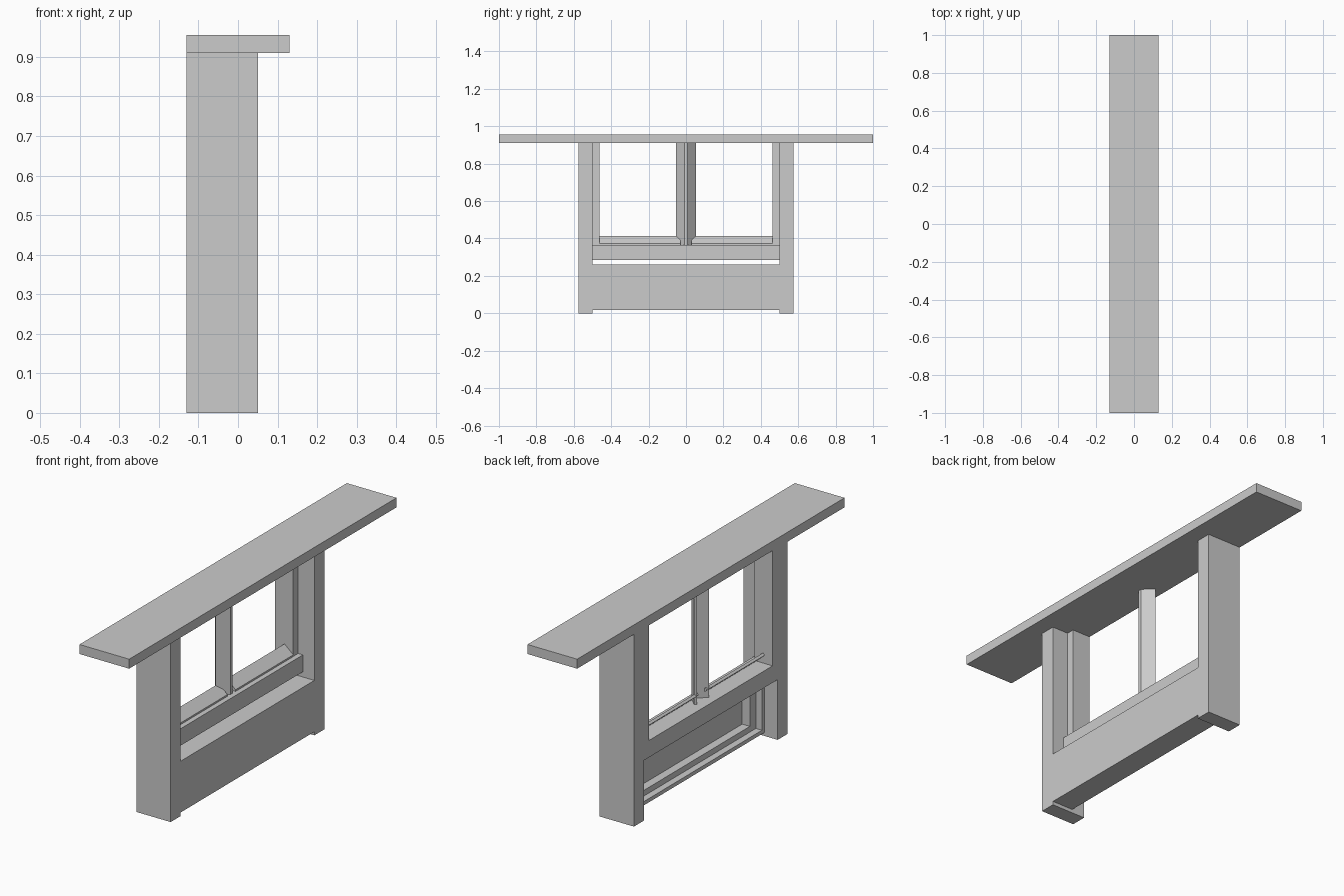
import bpy

if "Cube" in bpy.data.objects:
    bpy.data.objects.remove(bpy.data.objects["Cube"])


def prism(name, section, axis, lo, hi):
    """Extrude a closed 2D section along one axis (0=x, 1=y, 2=z)."""
    def point(a, b, t):
        p = [a, b]
        p.insert(axis, t)
        return p
    n = len(section)
    verts = [point(a, b, t) for t in (lo, hi) for a, b in section]
    faces = [tuple(range(n)), tuple(range(2 * n - 1, n - 1, -1))]
    faces += [(i, i + n, (i + 1) % n + n, (i + 1) % n) for i in range(n)]
    mesh = bpy.data.meshes.new(name)
    mesh.from_pydata(verts, [], faces)
    obj = bpy.data.objects.new(name, mesh)
    bpy.context.collection.objects.link(obj)
    # consistent outward normals
    import bmesh
    bm = bmesh.new()
    bm.from_mesh(mesh)
    bmesh.ops.recalc_face_normals(bm, faces=bm.faces)
    bm.to_mesh(mesh)
    bm.free()
    return obj


def box(name, x, y, z):
    return prism(name, [(x[0], y[0]), (x[1], y[0]), (x[1], y[1]), (x[0], y[1])], 2, *z)


def mirror_y(obj):
    obj.modifiers.new("mirror", 'MIRROR').use_axis = (False, True, False)
    return obj


# Long top slab
box("top_slab", (-0.13, 0.13), (-1, 1), (0.91, 0.955))

# End posts and the narrower jambs inside them
mirror_y(box("end_post", (-0.13, 0.05), (0.5, 0.575), (0, 0.91)))
mirror_y(box("window_jamb", (-0.13, -0.035), (0.462, 0.5), (0.365, 0.91)))

# Middle rail
box("middle_rail", (-0.13, -0.01), (-0.5, 0.5), (0.285, 0.365))

# Central mullion: hollow V of two slanted boards with a narrow flat tip
prism("center_mullion", [
    (-0.034, -0.008), (-0.034, 0.008), (-0.080, 0.054), (-0.089, 0.044),
    (-0.050, 0.003), (-0.050, -0.003), (-0.089, -0.044), (-0.080, -0.054)],
    2, 0.365, 0.91)

# Slanted boards along the bottom of each opening
mirror_y(prism("slanted_sill", [
    (-0.034, 0.365), (-0.034, 0.373), (-0.080, 0.413), (-0.089, 0.404), (-0.045, 0.365)],
    1, 0.03, 0.462))

# Lower panel with a stepped frame on its back
Z0, Z1 = 0.017, 0.26
box("lower_panel", (0.01, 0.05), (-0.5, 0.5), (Z0, Z1))
for name, x, side, edge in (("inner_frame", (-0.03, 0.01), 0.065, 0.045),
                            ("outer_frame", (-0.062, -0.03), 0.02, 0.018)):
    mirror_y(box(name + "_stile", x, (0.5 - side, 0.5), (Z0, Z1)))
    inner = (side - 0.5, 0.5 - side)
    box(name + "_bottom", x, inner, (Z0, Z0 + edge))
    box(name + "_top", x, inner, (Z1 - edge, Z1))
